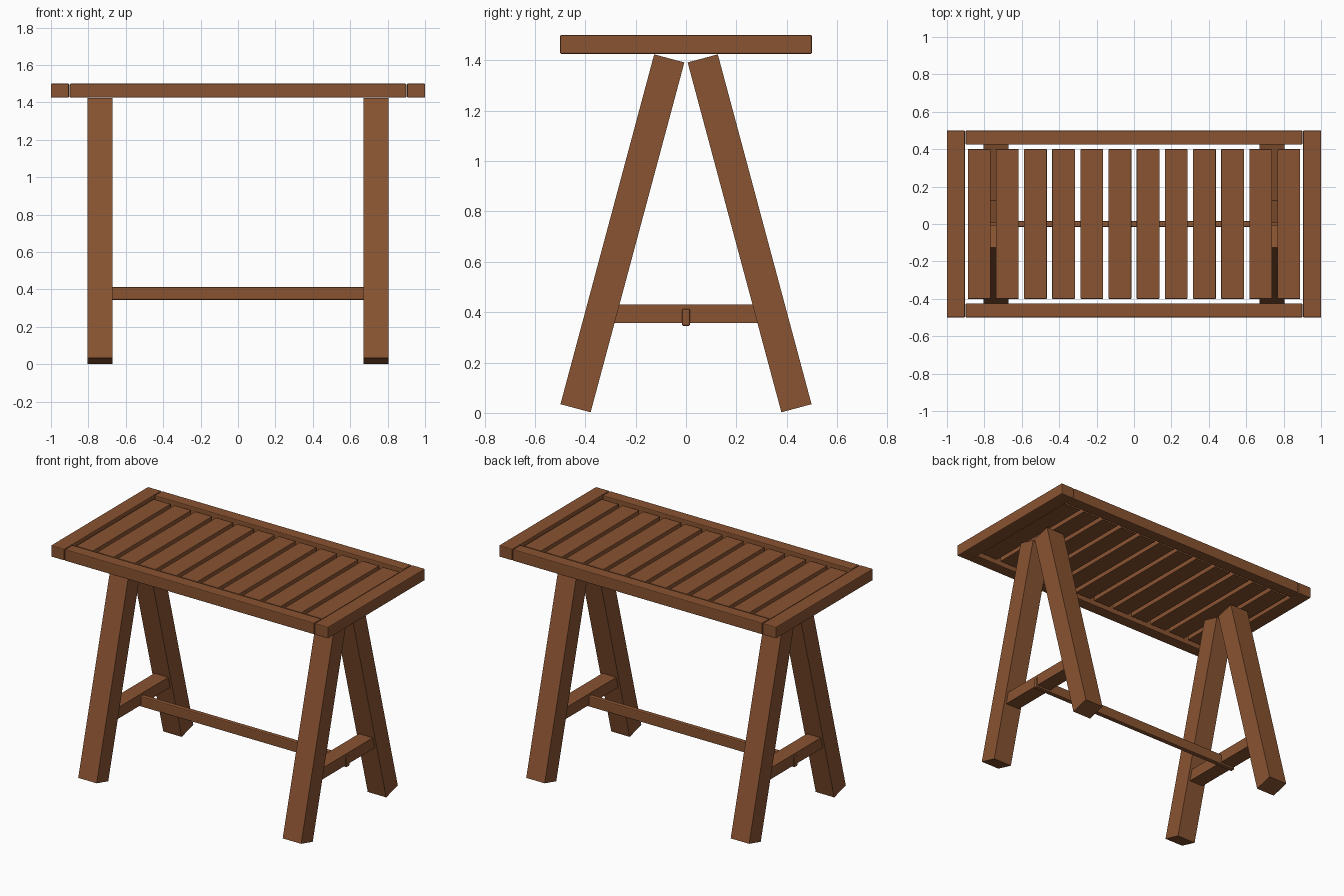
import bpy
import math

if "Cube" in bpy.data.objects:
    bpy.data.objects.remove(bpy.data.objects["Cube"], do_unlink=True)

BROWN = (0.25, 0.087, 0.031, 1.0)
wood = bpy.data.materials.new("brown_wood")
wood.use_nodes = True
wood.diffuse_color = BROWN
shader = wood.node_tree.nodes["Principled BSDF"]
shader.inputs["Base Color"].default_value = BROWN
shader.inputs["Roughness"].default_value = 0.7


def beam(name, center, size, tilt=0.0, bevel=0.0):
    """Rectangular timber, optionally tilted about x and with eased edges."""
    bpy.ops.mesh.primitive_cube_add(size=1, location=center)
    obj = bpy.context.object
    obj.name = name
    obj.scale = size
    bpy.ops.object.transform_apply(location=False, rotation=False, scale=True)
    obj.rotation_euler.x = tilt
    obj.data.materials.append(wood)
    if bevel:
        mod = obj.modifiers.new("eased_edges", "BEVEL")
        mod.width = bevel
        mod.segments = 2
    return obj


SIDES = (("left", 1), ("right", -1))
ENDS = (("front", -1), ("back", 1))

# Table top frame: end boards and long rails
for side, sx in SIDES:
    beam(f"end_board_{side}", (sx * 0.952, 0, 1.463), (0.096, 1.0, 0.075), bevel=0.005)
for end, sy in ENDS:
    beam(f"long_rail_{end}", (0, sy * 0.462, 1.463), (1.8, 0.076, 0.075), bevel=0.005)

# Slats, evenly spaced inside the frame
SLATS, PITCH = 12, 0.1505
for i in range(SLATS):
    x = (i - (SLATS - 1) / 2) * PITCH
    beam(f"slat_{i + 1}", (x, 0, 1.463), (0.122, 0.8, 0.05), bevel=0.003)

# Trestles: two leaning legs and a cross bar on each side
LEAN = math.radians(15)
for side, sx in SIDES:
    for end, sy in ENDS:
        beam(f"{end}_leg_{side}", (sx * 0.738, sy * 0.2525, 0.713),
             (0.133, 0.124, 1.438), tilt=sy * LEAN)
    beam(f"cross_bar_{side}", (sx * 0.738, 0, 0.394), (0.1, 0.6, 0.073))

# Long stretcher joining the trestles
beam("stretcher", (0, 0, 0.379), (1.59, 0.032, 0.068), bevel=0.006)
